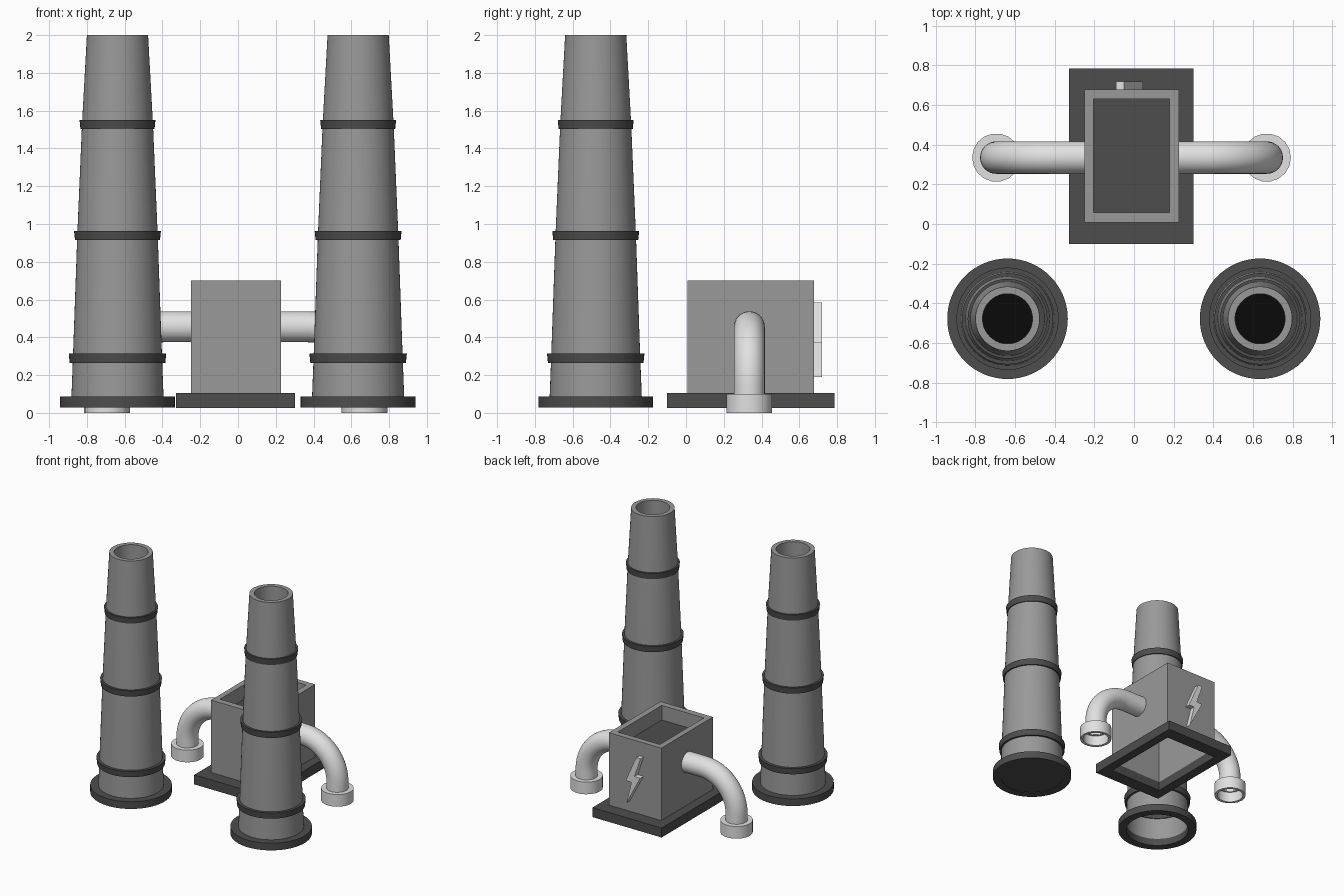
import bpy, bmesh, math
from mathutils import Vector

if "Cube" in bpy.data.objects:
    bpy.data.objects.remove(bpy.data.objects["Cube"])


def material(name, v):
    m = bpy.data.materials.new(name)
    m.diffuse_color = (v, v, v, 1)
    m.use_nodes = True
    m.node_tree.nodes["Principled BSDF"].inputs["Base Color"].default_value = m.diffuse_color
    return m


GREY = material("mid grey", 0.32)
DARK = material("dark grey", 0.075)
LIGHT = material("light grey", 0.75)
BLACK = material("black", 0.003)


def finish(bm, name, mats, smooth=True):
    me = bpy.data.meshes.new(name)
    bm.to_mesh(me)
    bm.free()
    for m in mats:
        me.materials.append(m)
    if smooth:
        me.shade_smooth()
        me.set_sharp_from_angle(angle=math.radians(30))
    ob = bpy.data.objects.new(name, me)
    bpy.context.collection.objects.link(ob)
    return ob


def loft(name, rings, mats, loop=False, cap_mat=None, smooth=True):
    """Skin rings of points; loop joins last to first, cap_mat fills the last ring."""
    bm = bmesh.new()
    vs = [[bm.verts.new(p) for p in r] for r in rings]
    n = len(vs[0])
    pairs = list(zip(vs, vs[1:])) + ([(vs[-1], vs[0])] if loop else [])
    for a, b in pairs:
        for i in range(n):
            j = (i + 1) % n
            bm.faces.new((a[i], a[j], b[j], b[i]))
    if cap_mat is not None:
        bm.faces.new(vs[-1]).material_index = cap_mat
    return finish(bm, name, mats, smooth)


def circle(cx, cy, z, r, n):
    return [(cx + r * math.cos(2 * math.pi * i / n),
             cy + r * math.sin(2 * math.pi * i / n), z) for i in range(n)]


def lathe(name, cx, cy, profile, mats, n=64, **kw):
    return loft(name, [circle(cx, cy, z, r, n) for r, z in profile], mats, **kw)


def rect(x0, x1, y0, y1, z):
    return [(x0, y0, z), (x1, y0, z), (x1, y1, z), (x0, y1, z)]


# Two tapered chimneys with flared base and bands
CY = -0.478
for side, sx in (("left", -1), ("right", 1)):
    cx = 0.637 * sx - 0.001
    lathe(side + "_chimney", cx, CY,
          [(0.246, 0.03), (0.236, 0.29), (0.213, 0.94), (0.188, 1.525),
           (0.162, 2.0), (0.126, 2.0), (0.126, 1.2)], [GREY, BLACK], cap_mat=1)
    lathe(side + "_chimney_base", cx, CY,
          [(0.304, 0.028), (0.304, 0.087), (0.24, 0.087), (0.24, 0.028)],
          [DARK], loop=True)
    for k, (r, z, ri) in enumerate([(0.258, 0.265, 0.23), (0.23, 0.915, 0.207),
                                    (0.201, 1.502, 0.182)]):
        lathe(f"{side}_chimney_band_{k + 1}", cx, CY,
              [(r - 0.005, z), (r, z + 0.049), (ri, z + 0.049), (ri, z)],
              [DARK], loop=True)

# Dark plate closing the underside of the right chimney
bm = bmesh.new()
bm.faces.new([bm.verts.new(p) for p in reversed(circle(0.636, CY, 0.032, 0.242, 64))])
finish(bm, "chimney_floor", [DARK], False)

# Central box: open-bottomed shell with a recessed dark top
X0, X1, Y0, Y1 = -0.25, 0.227, 0.007, 0.678
loft("furnace_box",
     [rect(X0, X1, Y0, Y1, 0.10), rect(X0, X1, Y0, Y1, 0.70),
      rect(-0.204, 0.179, 0.058, 0.63, 0.70), rect(-0.204, 0.179, 0.058, 0.63, 0.58)],
     [GREY, DARK], cap_mat=1, smooth=False)

# Plinth frame
loft("plinth",
     [rect(-0.328, 0.301, -0.10, 0.785, 0.027), rect(-0.328, 0.301, -0.10, 0.785, 0.105),
      rect(X0, X1, Y0, Y1, 0.105), rect(X0, X1, Y0, Y1, 0.027)],
     [DARK], loop=True, smooth=False)

# Side pipes bending down into sockets
MX, PY, PZ, R, BEND = -0.0125, 0.335, 0.456, 0.082, 0.30
for side, sx in (("left", -1), ("right", 1)):
    end = 0.682
    steps = 14
    path = [(0.22, PZ, 0.0)]
    for i in range(steps + 1):
        a = math.pi / 2 * i / steps
        path.append((end - BEND + BEND * math.sin(a), PZ - BEND + BEND * math.cos(a), a))
    path.append((end, 0.08, math.pi / 2))
    rings = []
    for px, pz, a in path:
        t = Vector((sx * math.cos(a), 0, -math.sin(a)))
        n1 = Vector((0, 1, 0))
        n2 = t.cross(n1)
        c = Vector((MX + sx * px, PY, pz))
        rings.append([c + R * (n1 * math.cos(2 * math.pi * k / 32) +
                               n2 * math.sin(2 * math.pi * k / 32)) for k in range(32)])
    loft(side + "_pipe", rings, [LIGHT])
    lathe(side + "_pipe_socket", MX + sx * end, PY,
          [(0.122, 0.0), (0.122, 0.1), (0.08, 0.1), (0.08, 0.085), (0.1, 0.085), (0.1, 0.0)],
          [LIGHT], n=18, loop=True)

# Lightning bolt plate on the back
bolt = [(-0.09, 0.585), (-0.05, 0.585), (0.045, 0.37), (-0.008, 0.37),
        (0.037, 0.19), (-0.088, 0.425), (-0.035, 0.425)]
# direct the outline so the extrusion faces outwards
bm = bmesh.new()
face = bm.faces.new([bm.verts.new((x, 0.676, z)) for x, z in bolt])
ext = bmesh.ops.extrude_face_region(bm, geom=[face])
bmesh.ops.translate(bm, vec=(0, 0.044, 0),
                    verts=[v for v in ext["geom"] if isinstance(v, bmesh.types.BMVert)])
bmesh.ops.recalc_face_normals(bm, faces=bm.faces[:])
finish(bm, "bolt_sign", [LIGHT], False)
